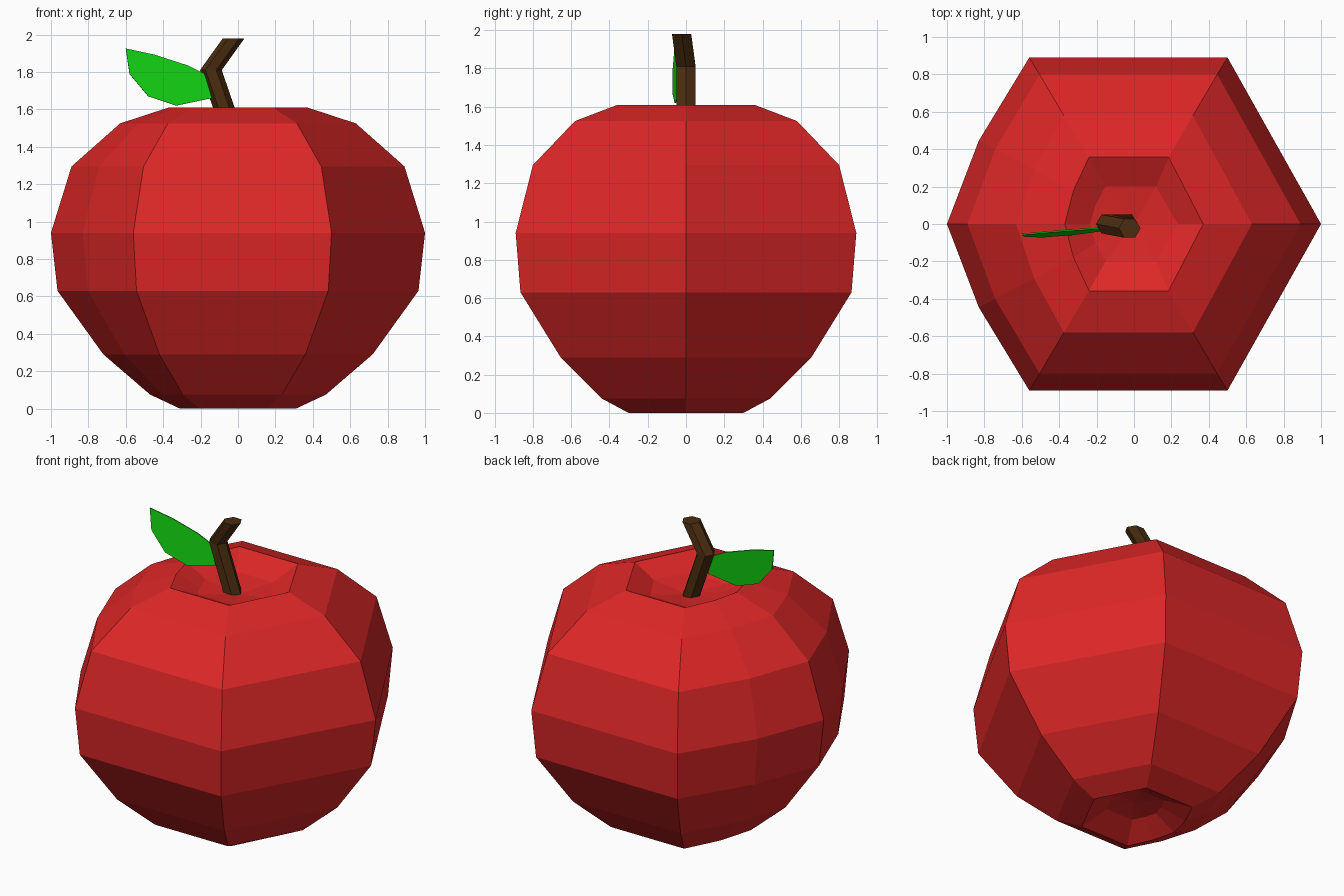
import bpy, bmesh, math

cube = bpy.data.objects.get("Cube")
if cube:
    bpy.data.objects.remove(cube, do_unlink=True)


def material(name, rgb):
    m = bpy.data.materials.new(name)
    m.use_nodes = True
    m.diffuse_color = (*rgb, 1)
    m.node_tree.nodes["Principled BSDF"].inputs["Base Color"].default_value = (*rgb, 1)
    return m


def finish(bm, name, mat):
    bmesh.ops.recalc_face_normals(bm, faces=bm.faces)
    mesh = bpy.data.meshes.new(name)
    bm.to_mesh(mesh)
    bm.free()
    mesh.materials.append(mat)
    obj = bpy.data.objects.new(name, mesh)
    bpy.context.collection.objects.link(obj)
    return obj


def bridge(bm, loops):
    """Join consecutive rings of points with quads and return the vertex rings."""
    rings = [[bm.verts.new(p) for p in loop] for loop in loops]
    for a, b in zip(rings, rings[1:]):
        for i in range(len(a)):
            j = (i + 1) % len(a)
            bm.faces.new((a[i], a[j], b[j], b[i]))
    return rings


def fan(bm, ring, point):
    centre = bm.verts.new(point)
    for i in range(len(ring)):
        bm.faces.new((ring[i], ring[(i + 1) % len(ring)], centre))


red = material("apple red", (0.73, 0.02, 0.02))
brown = material("stem brown", (0.07, 0.026, 0.005))
green = material("leaf green", (0.006, 0.64, 0.006))


# Fruit: six-sided section with an extra bulge on its right side
def section(r, ry, z):
    bulge = 0.06 * min(1, r / 0.4)
    half = [(r, 0), (0.5 * r, ry), (-0.5 * r - bulge, ry),
            (-0.8 * r - bulge / 2, ry / 2)]
    back = [(x, -y) for x, y in half[:0:-1]]
    return [(x, y, z) for x, y in half + [(-r, 0)] + back]


profile = [  # half width, half depth, height, from bottom dimple to top dimple
    (0.17, 0.15, 0.08), (0.31, 0.30, 0.0), (0.47, 0.44, 0.075),
    (0.72, 0.655, 0.29), (0.965, 0.865, 0.63), (1.0, 0.89, 0.94),
    (0.89, 0.80, 1.295), (0.63, 0.58, 1.525), (0.37, 0.357, 1.61),
    (0.235, 0.2, 1.53)]
bm = bmesh.new()
rings = bridge(bm, [section(*p) for p in profile])
fan(bm, rings[0], (0, 0, 0.10))
fan(bm, rings[-1], (0, 0, 1.50))
finish(bm, "fruit", red)

# Bent six-sided stem
bm = bmesh.new()
path = [(-0.035, 0, 1.49), (-0.145, 0, 1.81), (-0.023, -0.023, 1.98)]
rings = bridge(bm, [[(x + 0.058 * math.cos(k * math.pi / 3),
                      y + 0.058 * math.sin(k * math.pi / 3), z)
                     for k in range(6)] for x, y, z in path])
bm.faces.new(rings[0])
bm.faces.new(rings[-1])
finish(bm, "stem", brown)

# Thin upright leaf
outline = [(-0.60, 1.925), (-0.45, 1.893), (-0.27, 1.835), (-0.18, 1.79),
           (-0.14, 1.66), (-0.33, 1.62), (-0.48, 1.67), (-0.58, 1.79)]
bm = bmesh.new()
bm.faces.new([bm.verts.new((x, -0.02 + 0.11 * (x + 0.15) + 0.1 * (z - 1.78), z))
              for x, z in outline])
leaf = finish(bm, "leaf", green)
solid = leaf.modifiers.new("thickness", 'SOLIDIFY')
solid.thickness = 0.008
solid.offset = 0
